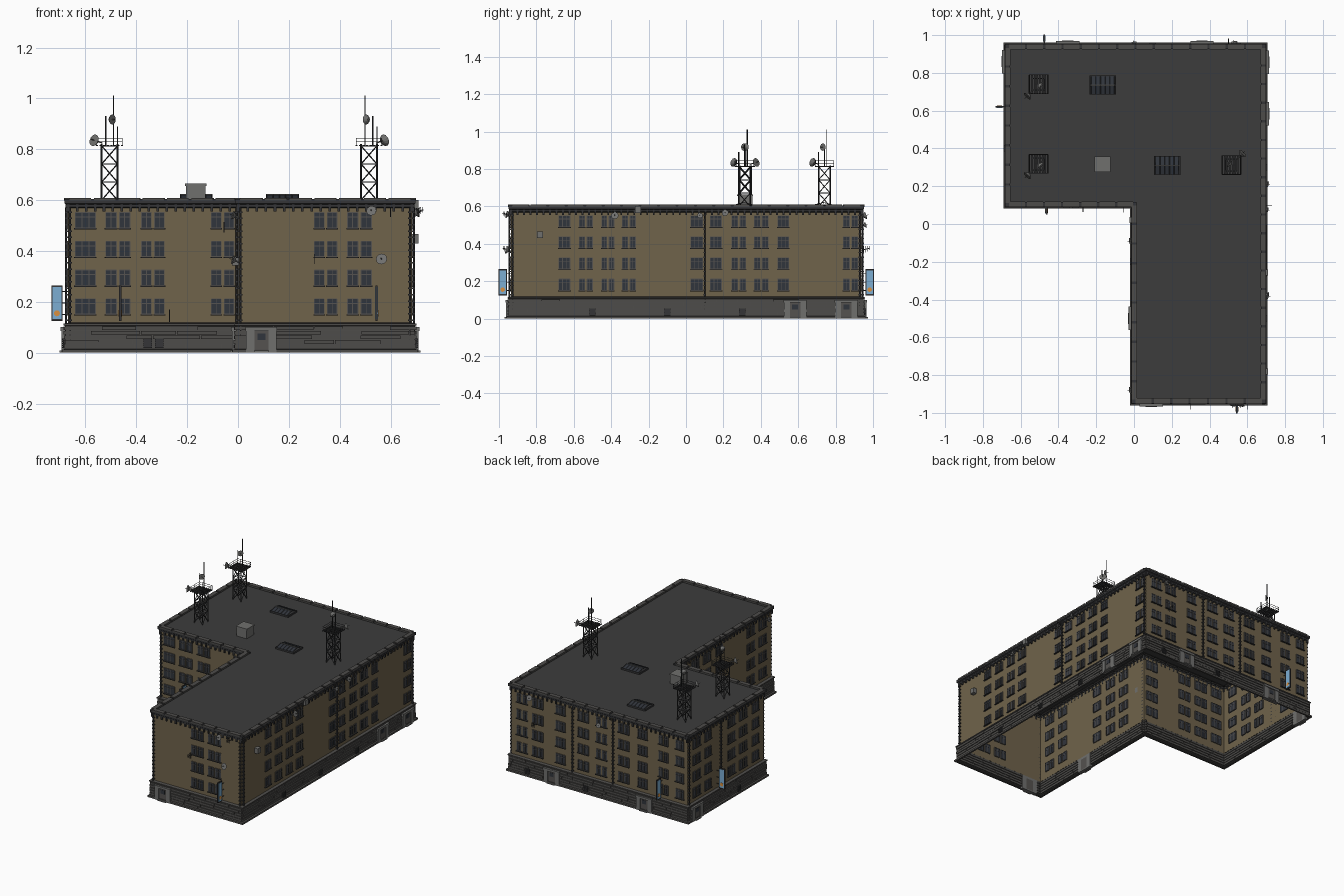
import bpy, bmesh, math, random
from mathutils import Vector, Matrix

if "Cube" in bpy.data.objects:
    bpy.data.objects.remove(bpy.data.objects["Cube"])
random.seed(4)

def mat(name, *c):
    m = bpy.data.materials.new(name)
    m.diffuse_color = (*c, 1)
    m.use_nodes = True
    m.node_tree.nodes["Principled BSDF"].inputs["Base Color"].default_value = m.diffuse_color
    return m
WALL = mat("tan_plaster", .16, .125, .07)
ROOF = mat("tar", .045, .045, .045)
STONE = mat("dark_stone", .075, .072, .068)
DARK = mat("dark_metal", .035, .036, .038)
GLASS = mat("window_glass", .03, .035, .045)
FRAME = mat("window_frame", .09, .085, .08)
GREY = mat("concrete", .16, .16, .155)
BLUE = mat("sign_blue", .2, .42, .65)
ORANGE = mat("sign_orange", .7, .28, .05)

parts = {}
def part(name, m):
    if name not in parts:
        parts[name] = (bmesh.new(), m)
    return parts[name][0]

def box(bm, a, b):
    a, b = Vector(a), Vector(b)
    s = [abs(b[i] - a[i]) for i in range(3)]
    bmesh.ops.create_cube(bm, size=1, matrix=Matrix.Translation((a + b) / 2) @ Matrix.Diagonal((*s, 1)))

def rod(bm, a, b, r, r2=None, n=6):
    a, b = Vector(a), Vector(b)
    d = b - a
    M = Matrix.Translation((a + b) / 2) @ d.to_track_quat('Z', 'Y').to_matrix().to_4x4()
    bmesh.ops.create_cone(bm, cap_ends=True, segments=n, radius1=r, radius2=r if r2 is None else r2,
                          depth=d.length, matrix=M)

def dish(bm, c, d, r):
    c, d = Vector(c), Vector(d).normalized()
    rod(bm, c - d * r * .5, c, r * .35, r * .85, 12)
    rod(bm, c, c + d * r * .2, r * .85, r, 12)
    rod(bm, c, c + d * r * .9, r * .08)

# footprint: L plan, offset outward along these corner signs
XL, XI, XR, YF, YI, YB = -.668, .002, .684, -.936, .105, .938
PLAN = [(XL, YI, -1, -1), (XI, YI, -1, -1), (XI, YF, -1, -1), (XR, YF, 1, -1), (XR, YB, 1, 1), (XL, YB, -1, 1)]
def ring(bm, off, z):
    return [bm.verts.new((x + sx * off, y + sy * off, z)) for x, y, sx, sy in PLAN]
def loft(name, m, profile):
    bm = part(name, m)
    rings = [ring(bm, o, z) for o, z in profile]
    for a, b in zip(rings, rings[1:]):
        for i in range(6):
            j = (i + 1) % 6
            bm.faces.new((a[i], a[j], b[j], b[i]))

loft("walls", WALL, [(0, .1), (0, .575)])
loft("plinth", STONE, [(.012, 0), (.024, 0), (.024, .012), (.013, .014), (.01, .105), (.018, .107), (.018, .114), (0, .118)])
loft("cornice", DARK, [(0, .568), (.007, .572), (.007, .582), (.014, .587), (.014, .605), (-.012, .605), (-.012, .592)])
roof = part("roof", ROOF)
roof.faces.new(ring(roof, -.005, .596))

# facades: axis of u, fixed coordinate, outward sign, u range
FACES = {"front": ('x', YF, -1, XI, XR), "court_front": ('x', YI, -1, XL, XI), "right": ('y', XR, 1, YF, YB),
         "back": ('x', YB, 1, XL, XR), "left": ('y', XL, -1, YI, YB), "court_left": ('y', XI, -1, YF, YI)}
def P(f, u, n, z):
    ax, c, s = FACES[f][:3]
    return Vector((u, c + s * n, z) if ax == 'x' else (c + s * n, u, z))
def fbox(bm, f, u0, u1, n0, n1, z0, z1):
    box(bm, P(f, u0, n0, z0), P(f, u1, n1, z1))

# stone courses, cornice brackets, coping joints
for f, (ax, c, s, a, b) in FACES.items():
    st, br, co = part("stone_courses", STONE), part("cornice_brackets", DARK), part("coping_blocks", STONE)
    for k in range(5):
        u, z = a - .012, .017 + k * .018
        while u < b + .01:
            e = min(u + random.uniform(.1, .2), b + .014)
            fbox(st, f, u, e - .004, .005, random.uniform(.015, .019), z, z + .0145)
            u = e
    n = round((b - a) / .035)
    for i in range(n + 1):
        u = a + (b - a) * i / n
        fbox(br, f, u - .005, u + .005, -.002, .01, .555, .586)
    n = round((b - a) / .1)
    for i in range(n):
        u = a + (b - a) * i / n
        fbox(co, f, u + .006, u + (b - a) / n - .006, -.014, .016, .598, .609)

# windows: two-leaf pairs (p) or wide triple windows (t) on four floors
ROWS = [.152, .265, .378, .491]
def window(f, u0, u1, z, panes):
    g, w = part("window_panes", GLASS), part("window_frames", FRAME)
    h, t = .06, .0035
    fbox(g, f, u0, u1, -.006, .002, z, z + h)
    for i in range(panes + 1):
        u = u0 + (u1 - u0) * i / panes
        fbox(w, f, u - t / 2, u + t / 2, -.007, .0045, z, z + h)
    for zz in (z, z + h * .7, z + h):
        fbox(w, f, u0, u1, -.007, .0045, zz - t / 2, zz + t / 2)
    fbox(part("window_sills", DARK), f, u0 - .004, u1 + .004, 0, .01, z - .006, z - .001)
COLS = {
    "court_front": [(-.64, -.56, 't'), (-.52, -.425, 'p'), (-.38, -.29, 'p'), (-.105, -.015, 'p')],
    "front": [(.3, .39, 'p'), (.43, .525, 'p')],
    "right": [(-.68, -.62, 't'), (-.57, -.5, 'p'), (-.45, -.385, 'p'), (-.34, -.27, 'p'), (.025, .09, 't'),
              (.13, .19, 't'), (.245, .32, 'p'), (.365, .44, 'p'), (.49, .55, 't'), (.84, .92, 'p')],
    "back": [(.56, .64, 'p'), (.44, .52, 'p'), (.27, .34, 't'), (.09, .17, 'p'), (-.05, .03, 'p'),
             (-.22, -.14, 'p'), (-.36, -.29, 't'), (-.52, -.45, 'p'), (-.64, -.58, 't')],
    "left": [(.8, .88, 'p'), (.68, .75, 't'), (.42, .5, 'p'), (.29, .37, 'p'), (.16, .23, 't')],
    "court_left": [(-.88, -.8, 'p'), (-.75, -.67, 'p'), (-.4, -.33, 't'), (-.27, -.19, 'p'), (-.14, -.06, 'p')]}
for f, cols in COLS.items():
    for u0, u1, kind in cols:
        for z in ROWS:
            if kind == 't':
                window(f, u0, u1, z, 3)
            else:
                m = (u0 + u1) / 2
                window(f, u0, m - .006, z, 2)
                window(f, m + .006, u1, z, 2)

# entrances and basement vents
for f, u in [("front", .092), ("right", .583), ("right", .857), ("back", -.35), ("left", .86), ("back", .36), ("court_left", -.5)]:
    s, d = part("door_surrounds", GREY), part("doors", FRAME)
    for k in (-1, 1):
        fbox(s, f, u + k * .06, u + k * .028, 0, .026, 0, .09)
    fbox(s, f, u - .062, u + .062, 0, .03, .085, .1)
    fbox(s, f, u - .03, u + .03, 0, .034, 0, .008)
    fbox(d, f, u - .028, u + .028, 0, .021, .008, .085)
    fbox(part("door_glass", GLASS), f, u - .016, u + .016, .01, .023, .05, .076)
for f, u in [("court_front", -.355), ("court_front", -.31), ("right", -.5), ("right", -.1), ("right", .3),
             ("back", .1), ("back", .55), ("left", .4), ("court_left", -.2)]:
    v = part("basement_vents", DARK)
    for k in range(5):
        fbox(v, f, u - .017, u + .017, .01, .024, .018 + k * .008, .023 + k * .008)
    fbox(v, f, u - .017, u + .017, .01, .021, .018, .055)

# drainpipes with clamps
for f, u in [("front", .01), ("right", .1), ("back", -.1), ("back", .21), ("left", .58), ("court_left", .085),
             ("court_front", XL + .008), ("front", XR - .008), ("right", YF + .01), ("right", YB - .01), ("left", YB - .01)]:
    p = part("drainpipes", DARK)
    rod(p, P(f, u, .008, .02), P(f, u, .008, .57), .004, n=8)
    for k in range(18):
        z = .125 + k * .025
        fbox(p, f, u - .007, u + .007, 0, .013, z, z + .006)

# hanging signs, perpendicular to their facade
for f, u in [("left", .62), ("back", -.475), ("front", .545), ("court_front", -.463)]:
    fr = part("sign_frames", DARK)
    n0, n1 = (.022, .066) if f != "court_front" else (.012, .056)
    fbox(fr, f, u - .004, u + .004, n0, n1, .125, .265)
    fbox(part("sign_panels", BLUE), f, u - .0055, u + .0055, n0 + .005, n1 - .005, .132, .258)
    m = (n0 + n1) / 2
    rod(part("sign_discs", ORANGE), P(f, u - .007, m, .155), P(f, u + .007, m, .155), .012, n=12)
    for z in (.15, .195, .24):
        rod(fr, P(f, u, 0, z), P(f, u, n0, z), .002)

# wall dishes
for f, u, z, r in [("front", .525, .557, .02), ("front", .565, .367, .022), ("right", -.38, .55, .02),
                   ("right", .075, .55, .015), ("right", .21, .565, .018), ("back", .53, .55, .02),
                   ("back", 0, .5, .016), ("court_left", -.09, .365, .018), ("court_left", -.88, .54, .018)]:
    d = part("wall_dishes", GREY)
    rod(d, P(f, u, 0, z - .01), P(f, u, .016, z), .003)
    dish(d, P(f, u, .02, z), P(f, u, .3, .1) - P(f, u + .05, 0, 0), r)
# wall cabinets
for f, u, z in [("right", -.78, .448), ("right", -.257, .583), ("court_left", .02, .36)]:
    fbox(part("wall_cabinets", GREY), f, u - .016, u + .016, 0, .026, z - .018, z + .018)
# wall aerials
for f, u, z in [("court_front", -.055, .49), ("front", .6, .55), ("front", .3, .365), ("back", .5, .365), ("right", .1, .55)]:
    a = part("wall_aerials", DARK)
    rod(a, P(f, u, 0, z), P(f, u, .045, z + .012), .002)
    for k in range(4):
        q = P(f, u, .012 + k * .01, z + .003 * k + .003)
        rod(a, q - Vector((0, 0, .02 - .003 * k)), q + Vector((0, 0, .02 - .003 * k)), .0015)
rod(part("wall_aerials", DARK), P("court_front", -.27, .04, .12), P("court_front", -.27, .04, .17), .002)
rod(part("wall_aerials", DARK), P("court_front", -.27, 0, .13), P("court_front", -.27, .042, .13), .002)

# roof hut and skylights
hut = part("roof_hut", GREY)
box(hut, (-.205, .277, .59), (-.127, .355, .66))
box(hut, (-.208, .274, .656), (-.124, .358, .665))
for x, y in [(-.165, .735), (.175, .31)]:
    s = part("skylights", DARK)
    box(s, (x - .07, y - .05, .59), (x + .07, y + .05, .608))
    g = part("skylight_glass", GLASS)
    for k in (-1, 1):
        vs = [g.verts.new(c) for c in [(x - .062, y + k * .046, .608), (x + .062, y + k * .046, .608), (x + .062, y, .62), (x - .062, y, .62)]]
        g.faces.new(vs)
        for i in range(6):
            u = x - .062 + .0248 * i
            rod(s, (u, y + k * .046, .609), (u, y, .621), .002, n=4)
    rod(part("skylight_ridges", GREY), (x - .064, y, .62), (x + .064, y, .62), .004)

# lattice aerial towers
def tower(cx, cy, s):
    t, R = part("lattice_towers", DARK), .031
    c = [Vector((cx + a * R, cy + b * R, 0)) for a, b in [(-1, -1), (1, -1), (1, 1), (-1, 1)]]
    Z = lambda v, z: Vector((v.x, v.y, z))
    for i in range(4):
        p, q = c[i], c[(i + 1) % 4]
        rod(t, Z(p, .59), Z(p, .82), .004, n=4)
        for k in range(3):
            z0, z1 = .6 + k * .071, .671 + k * .071
            rod(t, Z(p, z0), Z(q, z1), .0025, n=4)
            rod(t, Z(q, z0), Z(p, z1), .0025, n=4)
            rod(t, Z(p, z1), Z(q, z1), .0025, n=4)
    # slatted deck and railing
    for k in range(8):
        x = cx - .049 + k * .014
        box(t, (x - .004, cy - .05, .812), (x + .004, cy + .05, .817))
    for k in (-1, 1):
        for z in (.829, .843):
            rod(t, (cx - .05, cy + k * .05, z), (cx + .05, cy + k * .05, z), .0015, n=4)
            rod(t, (cx + k * .05, cy - .05, z), (cx + k * .05, cy + .05, z), .0015, n=4)
        for j in (-1, 0, 1):
            rod(t, (cx + k * .05, cy + j * .05, .812), (cx + k * .05, cy + j * .05, .843), .0015, n=4)
    # masts and dishes
    m = part("tower_masts", DARK)
    rod(m, (cx - s * -.015, cy, .815), (cx - s * -.015, cy, .93), .003)
    rod(m, (cx - s * .015, cy + .01, .815), (cx - s * .015, cy + .01, 1.012), .0025)
    rod(m, (cx + R, cy - R, .815), (cx + R, cy - R, .89), .002)
    d = part("tower_dishes", GREY)
    rod(d, (cx + s * .03, cy + s * .03, .825), (cx + s * .056, cy + s * .056, .834), .003)
    dish(d, (cx + s * .058, cy + s * .06, .834), (s, s, .4), .024)
    dish(d, (cx - s * .008, cy + s * .006, .917), (-s, s * .9, 0), .02)
for x, y, s in [(-.505, .74, -1), (-.505, .318, -1), (.515, .312, 1)]:
    tower(x, y, s)

# turn every part into an object
for name, (bm, m) in parts.items():
    bmesh.ops.recalc_face_normals(bm, faces=bm.faces)
    if name == "roof" and bm.faces[:][0].normal.z < 0:
        bmesh.ops.reverse_faces(bm, faces=bm.faces[:])
    me = bpy.data.meshes.new(name)
    bm.to_mesh(me)
    bm.free()
    me.materials.append(m)
    bpy.context.collection.objects.link(bpy.data.objects.new(name, me))
